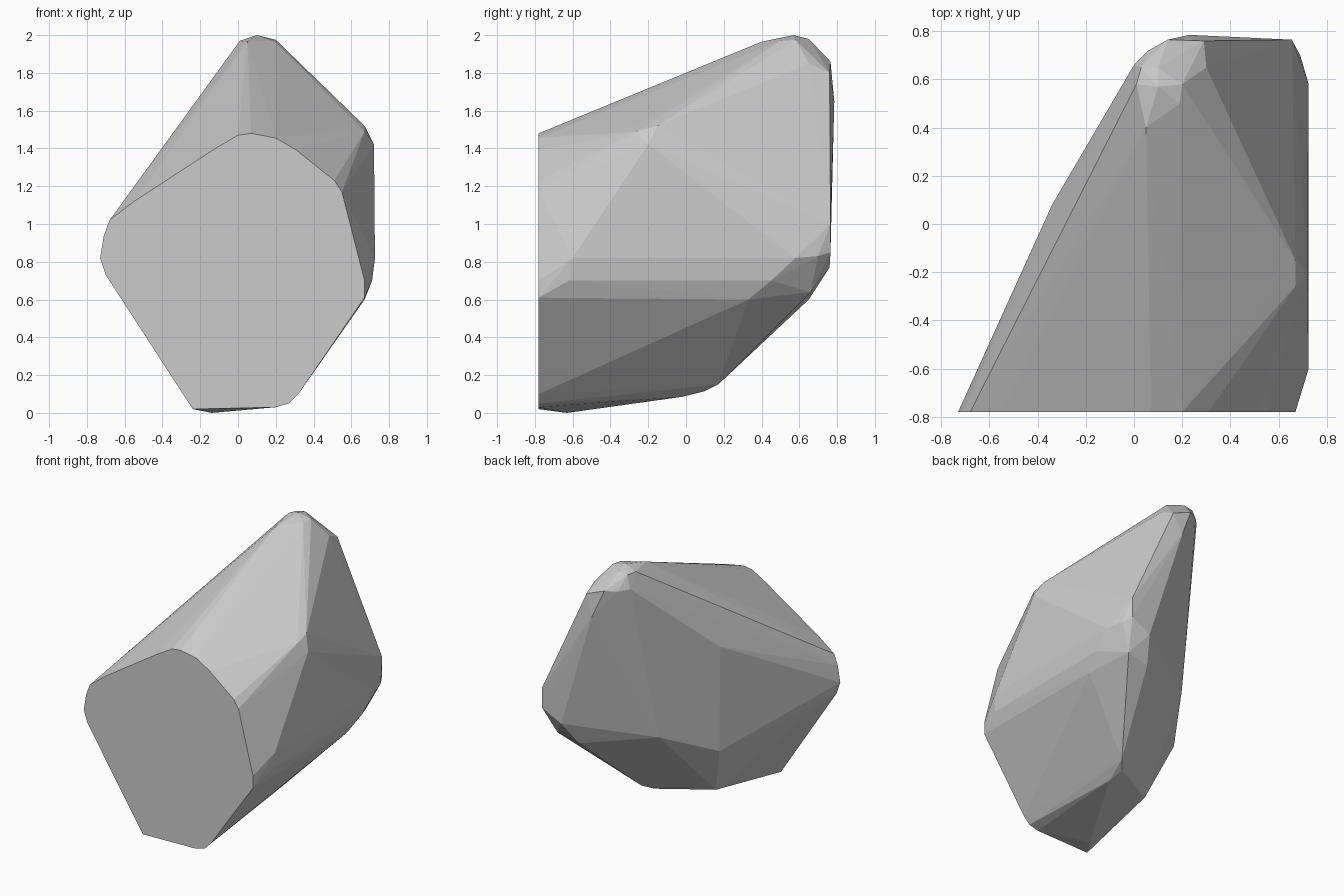
import bpy, bmesh

# Flat cut face at the front: outline as (x, z)
FRONT_Y = -0.78
front = [(-.24, .02), (.20, .03), (.27, .05), (.32, .10), (.67, .61), (.67, .70),
         (.55, 1.17), (.51, 1.23), (.31, 1.39), (.20, 1.455), (.07, 1.48), (0, 1.47),
         (-.12, 1.40), (-.55, 1.12), (-.68, 1.02), (-.71, .94), (-.73, .82), (-.70, .73)]

# Rounded peak at the back
peak = [(.01, .58, 1.97), (.03, .65, 1.965), (.10, .57, 2.0), (.05, .40, 1.965),
        (.19, .50, 1.97), (.20, .58, 1.975), (.10, .65, 1.98), (.14, .765, 1.86),
        (.29, .76, 1.80), (.30, .65, 1.85), (.23, .785, 1.65), (0, .66, 1.87), (.06, .72, 1.86)]

# Right shoulder and right flank
right = [(.67, -.26, 1.49), (.67, -.15, 1.52), (.72, -.20, 1.42), (.58, -.27, 1.52),
         (.725, -.60, .82), (.71, -.62, .70), (.725, .58, .82), (.71, .45, .70),
         (.67, .33, .60), (.69, .70, .83), (.655, .765, .85), (.655, .765, 1.0)]

# Left side, lower back and base
lower = [(-.34, .08, 1.31), (-.31, .05, .51), (-.07, .42, .69), (-.18, -.10, .13),
         (.43, .65, .60), (.60, .66, .64), (.50, .76, .77), (.25, .17, .15),
         (.19, .10, .115), (.20, -.02, .085), (-.14, -.63, 0)]

# The faceted rock is the convex skin around these corners
bm = bmesh.new()
for co in [(x, FRONT_Y, z) for x, z in front] + peak + right + lower:
    bm.verts.new(co)
hull = bmesh.ops.convex_hull(bm, input=bm.verts[:])
loose = list({g for g in hull["geom_interior"] + hull["geom_unused"]
              if isinstance(g, bmesh.types.BMVert)})
bmesh.ops.delete(bm, geom=loose, context='VERTS')
bmesh.ops.dissolve_limit(bm, angle_limit=0.01, verts=bm.verts[:], edges=bm.edges[:])
bmesh.ops.recalc_face_normals(bm, faces=bm.faces[:])

mesh = bpy.data.meshes.new("rock")
bm.to_mesh(mesh)
bm.free()
rock = bpy.data.objects.new("rock", mesh)
bpy.context.collection.objects.link(rock)
